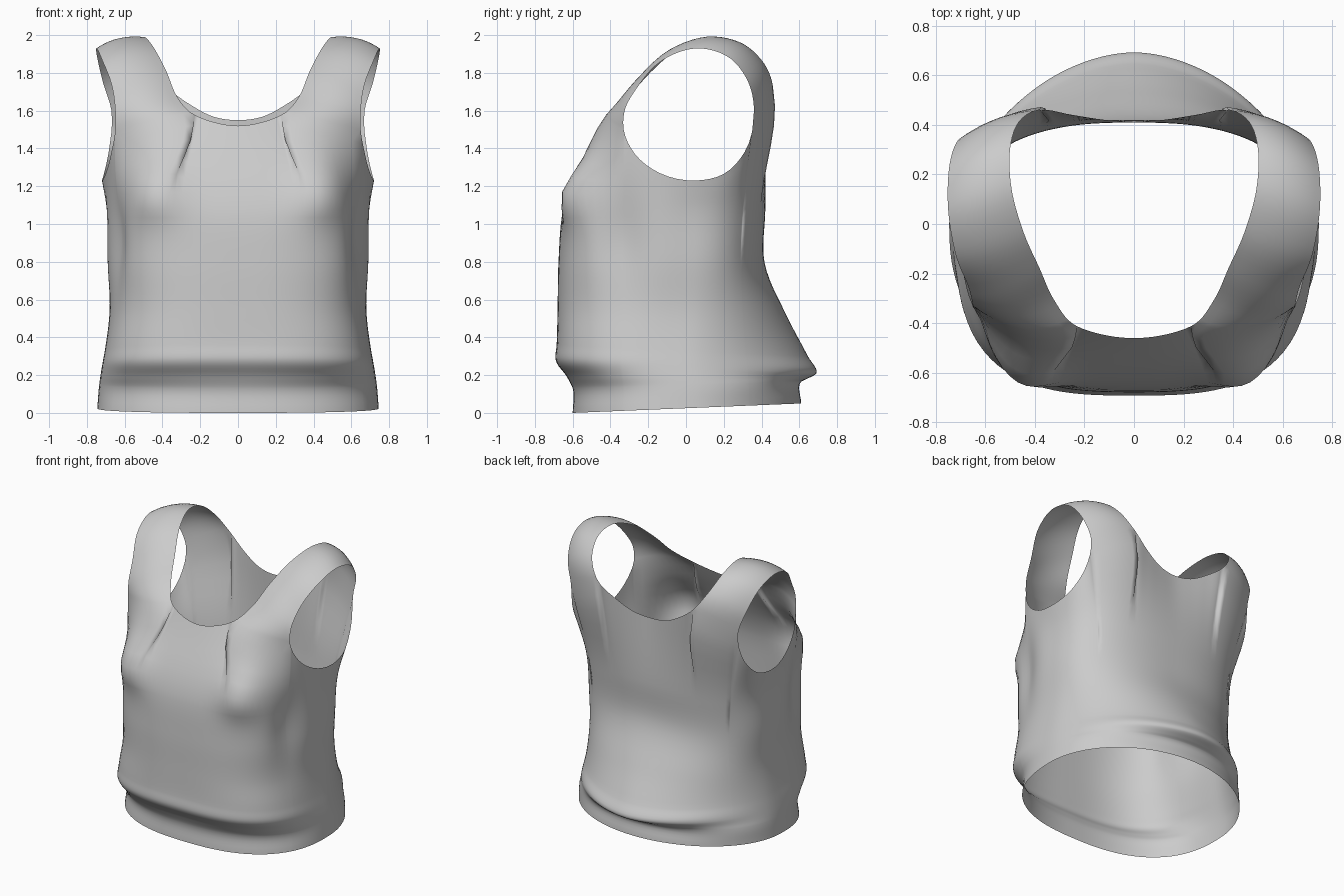
import bpy, math
from mathutils import Vector as V

if "Cube" in bpy.data.objects:
    bpy.data.objects.remove(bpy.data.objects["Cube"])


def spline(pts, s, lo=0, hi=None):
    """Smooth curve through pts, spacing aware; s in 0..1 covers indices lo..hi."""
    n = len(pts) - 1
    hi = n if hi is None else hi
    f = lo + (hi - lo) * min(max(s, 0), 1)
    i = min(int(f + 1e-9), n - 1)
    u = f - i

    def tangent(k):
        if k == 0:
            return (pts[1] - pts[0]) / (pts[1] - pts[0]).length
        if k == n:
            return (pts[n] - pts[n - 1]) / (pts[n] - pts[n - 1]).length
        d0, d1 = pts[k] - pts[k - 1], pts[k + 1] - pts[k]
        l0, l1 = d0.length, d1.length
        return (d0 / l0 * l1 + d1 / l1 * l0) / (l0 + l1)

    b, c = pts[i], pts[i + 1]
    h = (c - b).length
    return (b * (2 * u ** 3 - 3 * u * u + 1) + c * (3 * u * u - 2 * u ** 3)
            + tangent(i) * h * (u ** 3 - 2 * u * u + u) + tangent(i + 1) * h * (u ** 3 - u * u))


def vecs(rows):
    return [V(r) for r in rows]


# Neckline of one half, front to back, with one mirrored point at each end
neck = vecs([(-.13, -.445, 1.54), (0, -.46, 1.52), (.13, -.445, 1.54), (.25, -.40, 1.59),
             (.32, -.31, 1.67), (.38, -.18, 1.81), (.45, -.02, 1.94), (.495, .15, 1.99),
             (.50, .30, 1.955), (.465, .41, 1.855), (.38, .46, 1.73), (.25, .44, 1.63),
             (.12, .42, 1.565), (0, .41, 1.55), (-.12, .42, 1.565)])
# Armhole: over the shoulder, and under the arm
arm_strap = vecs([(.65, -.33, 1.50), (.65, -.325, 1.60), (.665, -.26, 1.72), (.72, -.12, 1.87),
                  (.75, .07, 1.93), (.745, .23, 1.88), (.715, .33, 1.75), (.67, .36, 1.60)])
arm_under = vecs([(.65, -.33, 1.50), (.675, -.27, 1.37), (.70, -.14, 1.27), (.72, .05, 1.23),
                  (.71, .20, 1.265), (.685, .31, 1.38), (.67, .36, 1.60)])
over = [arm_under[1]] + arm_strap + [arm_under[-2]]
under = [arm_strap[1]] + arm_under + [arm_strap[-2]]


def rib(s, w):
    """Point on the shoulder strap: s front to back, w neck to arm."""
    a, b = spline(neck, s, 3, 10), spline(over, s, 1, 8)
    out = ((a + b) / 2 - V((.45, .05, 1.5))).normalized()
    bulge = .025 + .035 * max(0, 1 - 2 * s) ** 2
    return a.lerp(b, w) + out * bulge * 4 * w * (1 - w)


# Torso sections: z front, z back, y front, y back, half width, roundness front, back
sections = [(0, .05, -.60, .61, .745, 2.5, 2.0), (.13, .165, -.60, .61, .735, 2.5, 2.0),
            (.19, .18, -.63, .64, .73, 2.7, 1.9), (.28, .21, -.69, .69, .72, 3.0, 1.8),
            (.36, .30, -.685, .645, .705, 3.1, 1.8), (.55, .52, -.68, .53, .68, 3, 2),
            (.80, .80, -.675, .415, .69, 3, 2.4), (1.08, 1.08, -.65, .42, .695, 3, 2.7)]


def torso(sec, t):
    zf, zb, yf, yb, a, nf, nb = sec
    sn, cs = math.sin(t), -math.cos(t)
    b, n = (-yf, nf) if cs < 0 else (yb, nb)
    r = (abs(sn / a) ** n + abs(cs / b) ** n) ** (-1 / n)
    y = r * cs
    return V((r * sn, y, zf + (zb - zf) * (y - yf) / (yb - yf)))


K = 10      # columns across a strap
SUB = 6     # rows per section
L = 36      # rows over the shoulder

# Upper rim of the torso, with a look-ahead point where the strap continues
rim = [(spline(neck, i / 10, 1, 3), None) for i in range(10)]
f0 = len(rim)
rim += [(rib(0, i / K), rib(1 / 7, i / K)) for i in range(K)]
rim += [(spline(under, i / 24, 1, 7), None) for i in range(24)]
b0 = len(rim)
rim += [(rib(1, 1 - i / K), rib(6 / 7, 1 - i / K)) for i in range(K)]
rim += [(spline(neck, i / 14, 10, 13), None) for i in range(15)]

verts, faces = [], []
N = len(sections)
rows = N * SUB + 1
for p, ahead in rim:
    t = math.atan2(p.x, -p.y)
    col = [torso(s, t) for s in sections] + [p]
    if ahead:
        col.append(ahead)
    verts += [spline(col, j / (rows - 1), 0, N) for j in range(rows)]
for c in range(len(rim) - 1):
    for j in range(rows - 1):
        a = c * rows + j
        faces.append((a, a + rows, a + rows + 1, a + 1))

# Shoulder strap joins the front rim to the back rim
prev = [(f0 + i) * rows + rows - 1 for i in range(K + 1)]
last = [(b0 + K - i) * rows + rows - 1 for i in range(K + 1)]
for j in range(1, L + 1):
    if j < L:
        cur = list(range(len(verts), len(verts) + K + 1))
        verts += [rib(j / L, i / K) for i in range(K + 1)]
    else:
        cur = last
    for i in range(K):
        faces.append((prev[i], prev[i + 1], cur[i + 1], cur[i]))
    prev = cur

# Bust fullness and the hollow below the arm
for v in verts:
    if abs(v.x) < 1e-4:
        v.x = 0
    if v.y < -.1:
        g = math.exp(-((v.x - .46) / .16) ** 2 - ((v.z - 1.17) / .15) ** 2)
        h = math.exp(-((v.y + .34) / .13) ** 2 - ((v.z - .92) / .28) ** 2)
        front = min(1, max(0, (-v.y - .3) / .2))
        side = min(1, max(0, (v.x - .4) / .15))
        v.y -= .085 * g * front
        v.x -= .05 * h * side

me = bpy.data.meshes.new("tank_top")
me.from_pydata([tuple(v) for v in verts], [], faces)
me.update()
ob = bpy.data.objects.new("tank_top", me)
bpy.context.collection.objects.link(ob)
m = ob.modifiers.new("mirror", 'MIRROR')
m.use_clip = True
m.merge_threshold = .001
bpy.context.view_layer.objects.active = ob
ob.select_set(True)
bpy.ops.object.shade_smooth()
